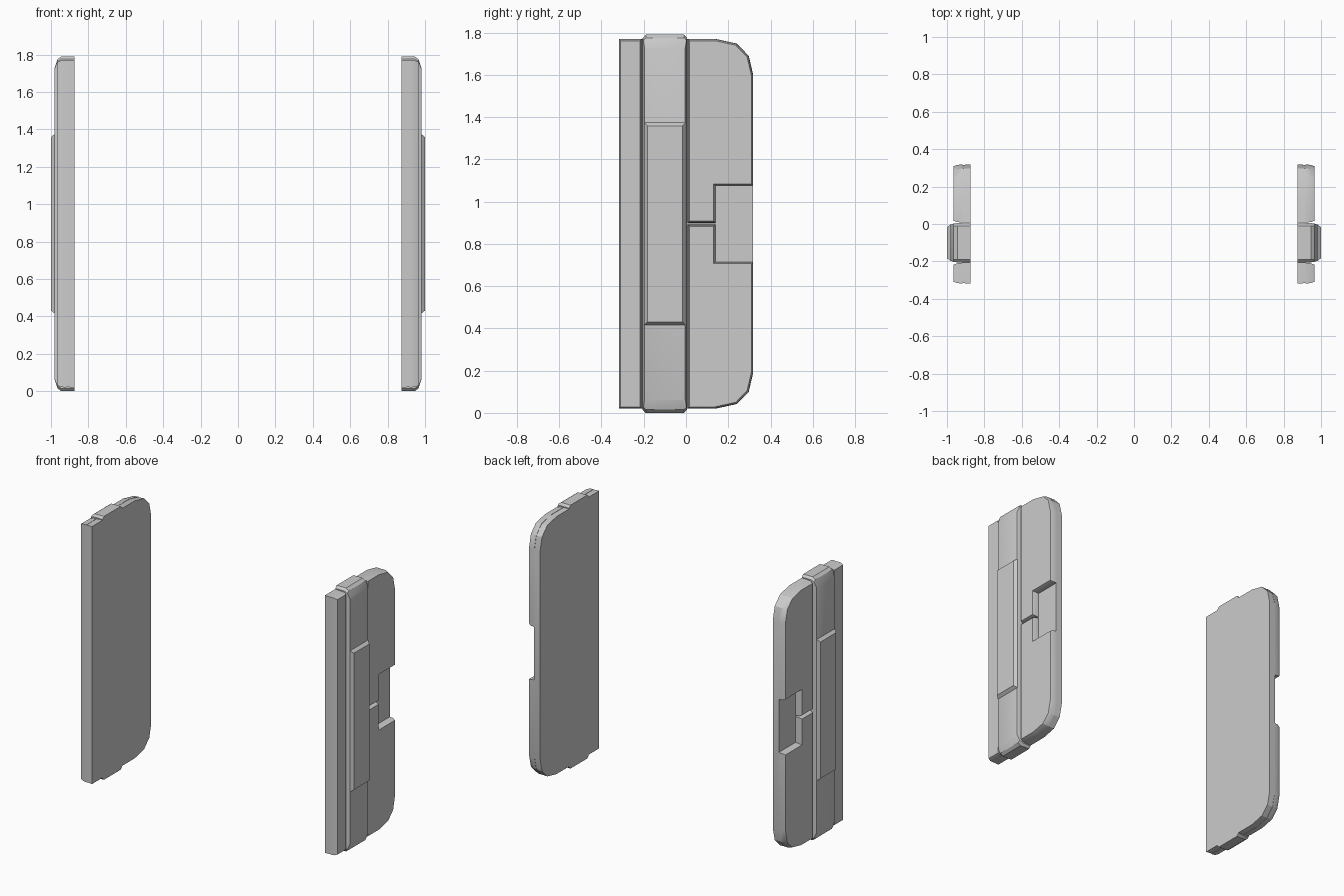
import bpy, bmesh
from mathutils import Vector

if "Cube" in bpy.data.objects:
    bpy.data.objects.remove(bpy.data.objects["Cube"])

MID = 0.895     # mid height of the panels


def inset(pts, d):
    """Mitred inward offset of a counter-clockwise (y, z) outline."""
    out = []
    for i, p in enumerate(pts):
        p = Vector(p)
        a = (p - Vector(pts[i - 1])).normalized()
        b = (Vector(pts[(i + 1) % len(pts)]) - p).normalized()
        na, nb = Vector((-a.y, a.x)), Vector((-b.y, b.x))
        out.append(p + (na + nb) * d / (1 + na.dot(nb)))
    return out


def loft(name, rings):
    """Closed solid through (x, outline) rings, mirrored to the other side."""
    bm = bmesh.new()
    loops = [[bm.verts.new((x, p[0], p[1])) for p in pts] for x, pts in rings]
    n = len(loops[0])
    for a, b in zip(loops, loops[1:]):
        for i in range(n):
            j = (i + 1) % n
            bm.faces.new((a[i], a[j], b[j], b[i]))
    bm.faces.new(loops[0][::-1])
    bm.faces.new(loops[-1])
    bmesh.ops.recalc_face_normals(bm, faces=bm.faces)
    mesh = bpy.data.meshes.new(name)
    bm.to_mesh(mesh)
    bm.free()
    ob = bpy.data.objects.new(name, mesh)
    bpy.context.collection.objects.link(ob)
    ob.modifiers.new("mirror_x", 'MIRROR').use_mirror_merge = False
    bpy.ops.object.select_all(action='DESELECT')
    bpy.context.view_layer.objects.active = ob
    ob.select_set(True)
    bpy.ops.object.shade_smooth_by_angle(angle=0.5236)
    return ob


def slab(name, pts):
    loft(name, [(0.918, pts), (0.945, inset(pts, 0.002)), (0.964, inset(pts, 0.009))])


def flip(pts):
    return [(y, 2 * MID - z) for y, z in reversed(pts)]


def octagon(hy, hz, c):
    q = [(hy, hz - c), (hy - c, hz)]
    q += [(-y, z) for y, z in reversed(q)]
    q += [(-y, -z) for y, z in q]
    return [(y - 0.1, z + MID) for y, z in q]


# Rounded rear edge of the upper half
corner = [(0.318, 1.6), (0.297, 1.69), (0.24, 1.748), (0.14, 1.77)]

# Backing plate
upper = corner + [(-0.318, 1.77)]
plate = upper + flip(upper)
loft("backing_plate", [(0.875, plate), (0.92, inset(plate, 0.002))])

# Front strip
slab("front_strip", [(-0.318, 0.02), (-0.208, 0.02), (-0.208, 1.77), (-0.318, 1.77)])

# Rear panels, notched where they meet
half = [(0.008, 0.899), (0.14, 0.899), (0.14, 1.075), (0.318, 1.075)] + corner + [(0.008, 1.77)]
slab("upper_rear_panel", half)
slab("lower_rear_panel", flip(half))

# Raised vertical band
loft("vertical_band", [(0.875, octagon(0.105, 0.895, 0.015)),
                       (0.945, octagon(0.105, 0.895, 0.015)),
                       (0.965, octagon(0.102, 0.88, 0.012)),
                       (0.98, octagon(0.096, 0.835, 0.004))])

# Pad on the band
def rect(hy, hz):
    return [(-0.1 + sy * hy, MID + sz * hz) for sy, sz in ((-1, -1), (1, -1), (1, 1), (-1, 1))]

loft("band_pad", [(0.97, rect(0.098, 0.48)), (0.98, rect(0.098, 0.48)),
                  (1.0, rect(0.083, 0.464))])
